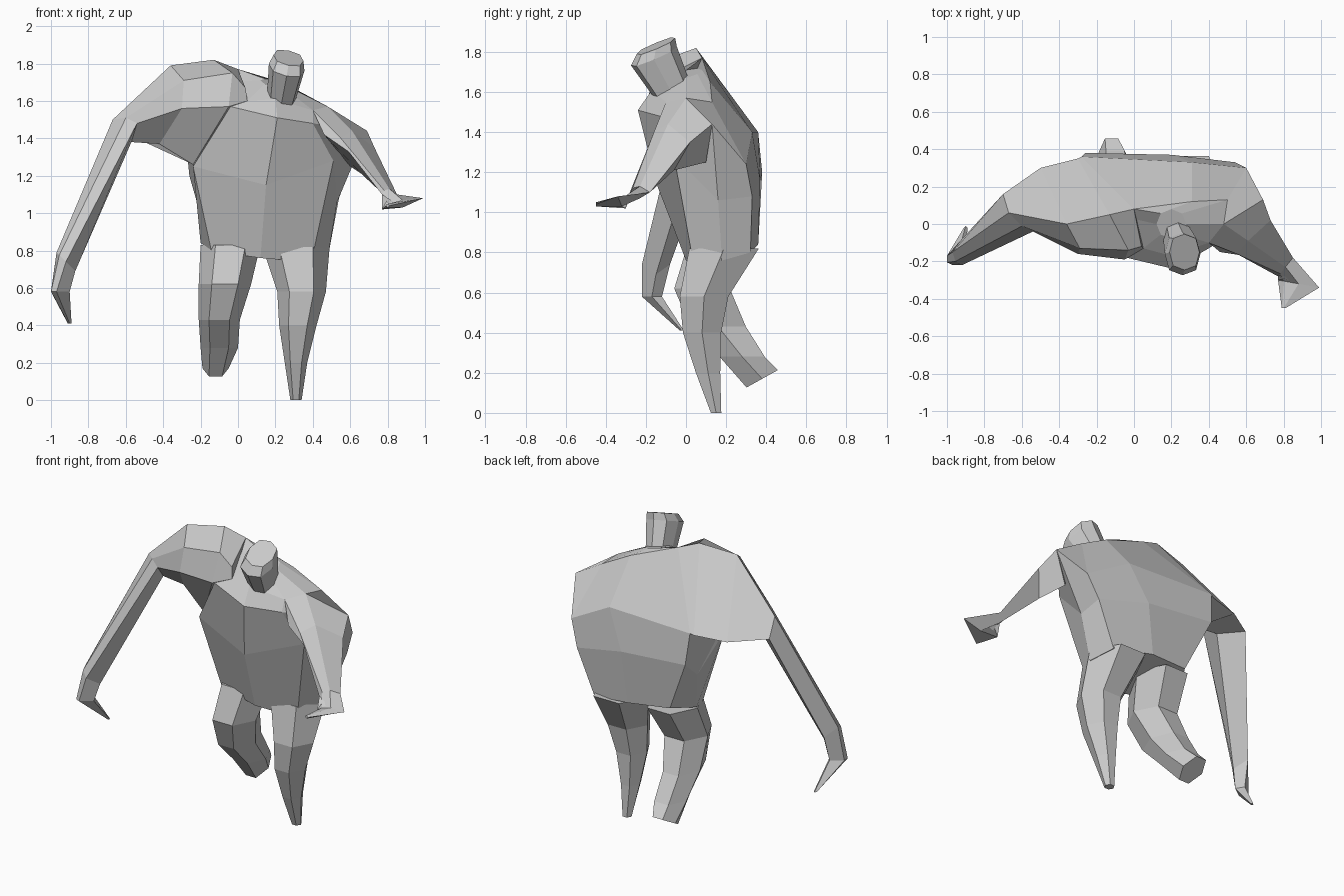
import bpy
import bmesh
from math import cos, sin, radians
from mathutils import Vector

if "Cube" in bpy.data.objects:
    bpy.data.objects.remove(bpy.data.objects["Cube"], do_unlink=True)

GREY = (.6, .6, .6, 1)
clay = bpy.data.materials.new("clay_grey")
clay.use_nodes = True
clay.diffuse_color = GREY
clay.node_tree.nodes["Principled BSDF"].inputs["Base Color"].default_value = GREY

# Section shapes, as the angles at which their corners sit
HEXAGON = range(0, 360, 60)
OCTAGON = range(-90, 270, 45)
ARM_SHAPE = (0, 90, 135, 180, 270)


def soften(value, power):
    """Push a sine or cosine outwards, which makes a section boxier."""
    return abs(value) ** power * (1 if value > 0 else -1)


def ring(angles, center, across, deep, power=1):
    """Corners of a section spanned by two half-axes around its centre."""
    corners = []
    for angle in angles:
        along_across = soften(cos(radians(angle)), power)
        along_deep = soften(sin(radians(angle)), power)
        corners.append(Vector(center) + Vector(across) * along_across + Vector(deep) * along_deep)
    return corners


def loft(name, rings):
    """Skin a closed, flat shaded body part through a sequence of sections."""
    bm = bmesh.new()
    loops = [[bm.verts.new(corner) for corner in section] for section in rings]
    for lower, upper in zip(loops, loops[1:]):
        for i, corner in enumerate(lower):
            bm.faces.new((lower[i - 1], corner, upper[i], upper[i - 1]))
    bm.faces.new(loops[0])
    bm.faces.new(loops[-1])
    bmesh.ops.recalc_face_normals(bm, faces=bm.faces)
    mesh = bpy.data.meshes.new(name)
    bm.to_mesh(mesh)
    bm.free()
    mesh.materials.append(clay)
    part = bpy.data.objects.new(name, mesh)
    bpy.context.collection.objects.link(part)


def arm_ring(center, back, up):
    return ring(ARM_SHAPE, center, back, up)


def arm_corners(back, top, front, low_front, bottom):
    return [back, top, front, low_front, bottom]


def torso_corners(front, front_left, left, back_left, back, back_right, right, front_right):
    return [front, front_left, left, back_left, back, back_right, right, front_right]


def leg_ring(center, width, depth, tilt=0):
    return ring(HEXAGON, center, (width, 0, 0), (0, depth, tilt))


def head_ring(center, scale):
    across = Vector((.1, 0, -.02)) * scale
    deep = Vector((0, .12, .05)) * scale
    return ring(OCTAGON, center, across, deep, power=.8)


# Landmarks where the shoulders join the torso
left_shoulder_tip = (.69, .13, 1.44)
left_shoulder_top = (.48, 0, 1.57)
left_shoulder_front = (.4, -.1, 1.55)
right_shoulder_blade = (-.28, .36, 1.4)
right_nape = (0, .08, 1.77)
right_collarbone = (.05, -.13, 1.6)
right_armpit = (-.24, 0, 1.26)

# Torso: hips, belly, slanted chest, collar and neck base
loft("torso", [
    ring(OCTAGON, center=(.14, .18, .8), across=(.34, 0, -.04), deep=(.02, .18, .04), power=.7),
    torso_corners(
        front=(.15, -.15, 1.15), front_left=(.51, -.06, 1.28),
        left=(.53, .16, 1.06), back_left=(.54, .33, 1.08),
        back=(.2, .37, 1.16), back_right=(-.26, .38, 1.2),
        right=(-.22, .2, 1.06), front_right=(-.24, -.05, 1.25)),
    torso_corners(
        front=(.21, -.24, 1.51), front_left=(.4, -.13, 1.48),
        left=left_shoulder_tip, back_left=(.6, .3, 1.24),
        back=(.31, .33, 1.4), back_right=right_shoulder_blade,
        right=right_armpit, front_right=(-.04, -.18, 1.57)),
    torso_corners(
        front=(.2, -.17, 1.61), front_left=left_shoulder_front,
        left=left_shoulder_top, back_left=(.5, .13, 1.55),
        back=(.31, .12, 1.65), back_right=right_nape,
        right=(-.1, .05, 1.7), front_right=right_collarbone),
    ring(OCTAGON, center=(.2, 0, 1.69), across=(.08, 0, -.02), deep=(0, .08, .02)),
])

# Right arm: hunched shoulder, hanging forearm
right_wrist = arm_ring(center=(-.92, -.15, .74), back=(0, .07, 0), up=(-.05, 0, .05))
loft("right_arm", [
    arm_corners(back=right_shoulder_blade, top=right_nape, front=(.04, -.12, 1.67),
                low_front=right_collarbone, bottom=(-.1, .1, 1.3)),
    arm_corners(back=(-.3, .35, 1.39), top=(-.13, .05, 1.82), front=(-.03, -.14, 1.75),
                low_front=(-.05, -.19, 1.57), bottom=right_armpit),
    arm_corners(back=(-.5, .3, 1.38), top=(-.36, 0, 1.79), front=(-.29, -.13, 1.71),
                low_front=(-.3, -.16, 1.56), bottom=(-.42, .05, 1.37)),
    arm_ring(center=(-.62, .06, 1.44), back=(-.08, .1, -.04), up=(-.05, 0, .06)),
    right_wrist,
])
loft("right_hand", [
    right_wrist,
    arm_ring(center=(-.95, -.17, .58), back=(.02, .05, 0), up=(-.05, 0, 0)),
    arm_ring(center=(-.9, -.02, .41), back=(0, .01, 0), up=(-.01, 0, 0)),
])

# Left arm, reaching forward with a flat hand
left_wrist = arm_ring(center=(.81, -.23, 1.1), back=(.04, .05, 0), up=(0, 0, .03))
loft("left_arm", [
    arm_corners(back=left_shoulder_tip, top=left_shoulder_top, front=left_shoulder_front,
                low_front=(.46, -.15, 1.42), bottom=(.6, .1, 1.25)),
    arm_corners(back=(.73, .02, 1.35), top=(.61, -.09, 1.44), front=(.55, -.16, 1.4),
                low_front=(.59, -.17, 1.33), bottom=(.66, -.06, 1.21)),
    left_wrist,
])
loft("left_hand", [
    left_wrist,
    arm_ring(center=(.88, -.32, 1.05), back=(.11, -.02, .03), up=(0, 0, .02)),
    arm_ring(center=(.8, -.45, 1.04), back=(.01, 0, 0), up=(0, 0, .01)),
])

# Standing left leg, tapering to a point
loft("left_leg", [
    leg_ring(center=(.31, .19, .82), width=.18, depth=.2),
    leg_ring(center=(.34, .09, .58), width=.13, depth=.14),
    leg_ring(center=(.32, .08, .4), width=.1, depth=.11),
    leg_ring(center=(.31, .11, .2), width=.06, depth=.07),
    leg_ring(center=(.31, .15, 0), width=.03, depth=.03),
])

# Right leg, bent back with its foot trailing
loft("right_leg", [
    leg_ring(center=(-.04, .17, .83), width=.16, depth=.19),
    leg_ring(center=(-.07, .08, .62), width=.14, depth=.16),
    leg_ring(center=(-.1, .16, .43), width=.11, depth=.16),
    leg_ring(center=(-.1, .28, .28), width=.1, depth=.13),
    leg_ring(center=(-.12, .38, .17), width=.07, depth=.09, tilt=.05),
])

# Head leaning forward, with a bevelled crown
loft("head", [
    head_ring(center=(.23, -.07, 1.61), scale=.75),
    head_ring(center=(.26, -.16, 1.78), scale=.95),
    head_ring(center=(.27, -.15, 1.83), scale=.8),
])
